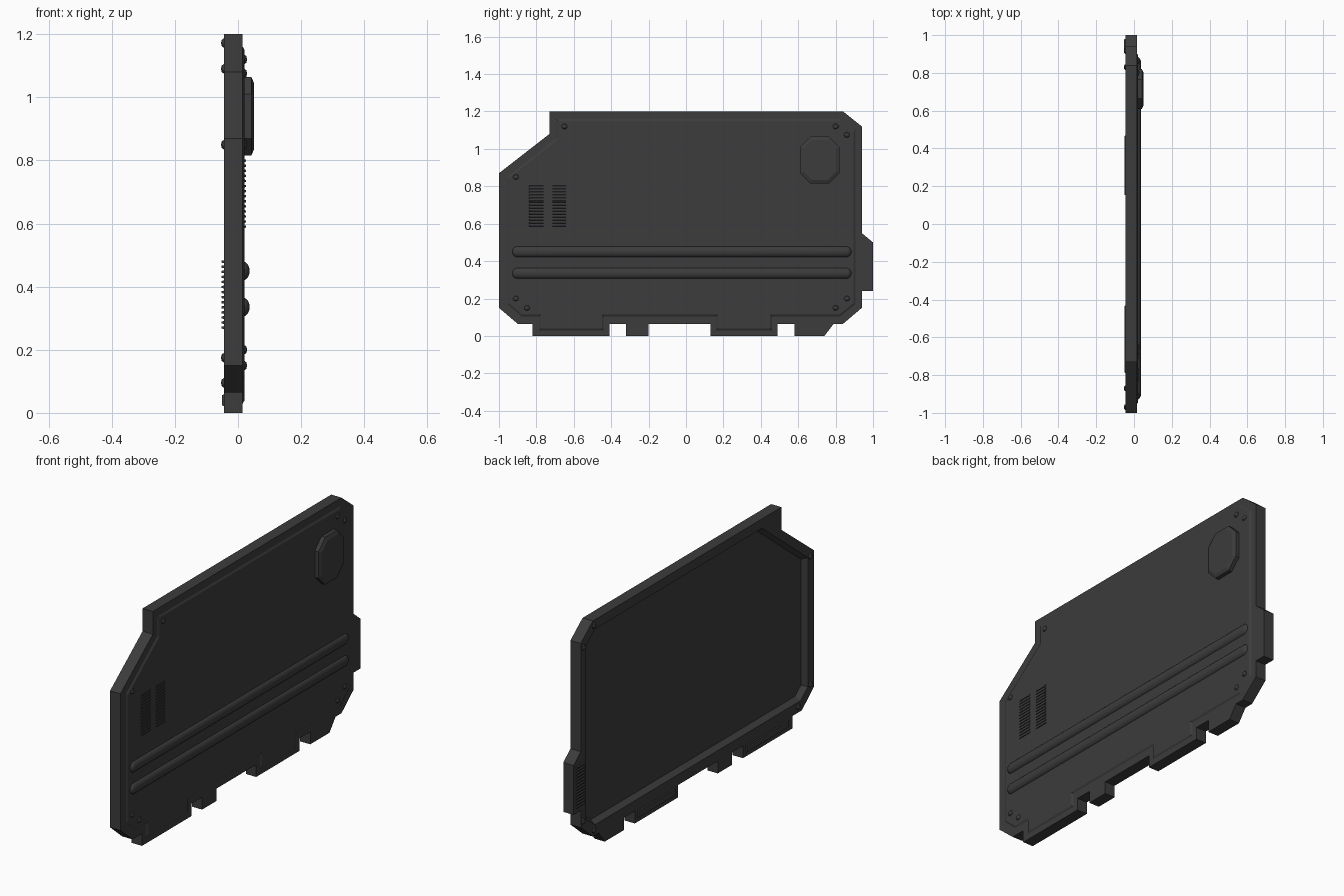
import bpy, bmesh
from mathutils import Vector, Matrix

cube = bpy.data.objects.get("Cube")
if cube:
    bpy.data.objects.remove(cube, do_unlink=True)

metal = bpy.data.materials.new("dark_grey_metal")
metal.use_nodes = True
COLOUR = (0.045, 0.045, 0.045, 1)
metal.diffuse_color = COLOUR
metal.node_tree.nodes["Principled BSDF"].inputs["Base Color"].default_value = COLOUR

BACK, FACE = -0.045, 0.015


def finish(name, bm, smooth=False):
    bmesh.ops.recalc_face_normals(bm, faces=bm.faces)
    for f in bm.faces:
        f.smooth = smooth
    mesh = bpy.data.meshes.new(name)
    bm.to_mesh(mesh)
    bm.free()
    mesh.materials.append(metal)
    ob = bpy.data.objects.new(name, mesh)
    bpy.context.collection.objects.link(ob)
    return ob


def offset(pts, d):
    """Mitred inset of a clockwise (y, z) outline."""
    out = []
    for i, p in enumerate(pts):
        p = Vector(p)
        a = (p - Vector(pts[i - 1])).normalized()
        b = (Vector(pts[(i + 1) % len(pts)]) - p).normalized()
        na, nb = Vector((a.y, -a.x)), Vector((b.y, -b.x))
        out.append(p + (na + nb) * d / (1 + na.dot(nb)))
    return out


def prism(name, pts, layers):
    """Extrude an outline through (x, inset) layers."""
    bm = bmesh.new()
    rings = [[bm.verts.new((x, p[0], p[1])) for p in offset(pts, d)] for x, d in layers]
    n = len(pts)
    for r, s in zip(rings, rings[1:]):
        for i in range(n):
            j = (i + 1) % n
            bm.faces.new((r[i], r[j], s[j], s[i]))
    bm.faces.new(rings[0])
    bm.faces.new(rings[-1])
    return finish(name, bm)


def rect(y0, y1, z0, z1):
    return [(y0, z0), (y0, z1), (y1, z1), (y1, z0)]


def dome(name, x, y, z, size, segments=8, length=0):
    """Flattened sphere, optionally stretched along y into a rounded bar."""
    bm = bmesh.new()
    bmesh.ops.create_uvsphere(bm, u_segments=segments, v_segments=segments, radius=1,
                              matrix=Matrix.Rotation(1.5708, 4, "X"))
    for v in bm.verts:
        stretch = length if v.co.y > 0.01 else 0
        v.co = (x + v.co.x * size[0], y + v.co.y * size[1] + stretch, z + v.co.z * size[2])
    return finish(name, bm, smooth=segments > 8)


# Main plate with bottom lugs, side tab and a cut front corner
outline = [(-1, .15), (-1, .87), (-.73, 1.08), (-.73, 1.2), (.84, 1.2), (.94, 1.12),
           (.94, .55), (1, .5), (1, .24), (.94, .24), (.94, .15), (.84, .065),
           (.79, .065), (.74, 0), (.58, 0), (.58, .065), (.49, .065), (.49, 0),
           (.13, 0), (.13, .065), (-.2, .065), (-.2, 0), (-.32, 0), (-.32, .065),
           (-.41, .065), (-.41, 0), (-.82, 0), (-.82, .065), (-.9, .065)]
plate = prism("main_plate", outline, [(BACK, 0), (FACE, 0)])

# Recessed back
recess = [(-.95, .17), (-.95, .85), (-.57, 1.15), (.82, 1.15),
          (.9, 1.09), (.9, .18), (.82, .12), (-.89, .12)]
cutter = prism("recess_cutter", recess, [(BACK - .02, -.01), (BACK, 0), (BACK + .028, .018)])
cutter.hide_render = True
cut = plate.modifiers.new("recess", "BOOLEAN")
cut.operation, cut.solver, cut.object = "DIFFERENCE", "EXACT", cutter
bpy.context.view_layer.objects.active = plate
bpy.ops.object.modifier_apply(modifier=cut.name)
bpy.data.objects.remove(cutter, do_unlink=True)

# Raised skin on the outer face
skin = [(-.955, .17), (-.955, .85), (-.695, 1.055), (-.695, 1.16), (.825, 1.16), (.905, 1.1),
        (.905, .17), (.825, .105), (.46, .105), (.46, .03), (.16, .03), (.16, .105),
        (-.44, .105), (-.44, .03), (-.785, .03), (-.785, .105), (-.88, .105)]
prism("outer_skin", skin, [(FACE - .005, 0), (FACE, 0), (FACE + .006, .01)])

# Two long rounded ribs
for name, z in (("upper_rib", .45), ("lower_rib", .335)):
    dome(name, FACE, -.9, z, (.022, .03, .03), 16, 1.755)

# Bevelled eight-sided hatch
hatch = [(.61, .87), (.61, 1.01), (.665, 1.065), (.765, 1.065),
         (.82, 1.01), (.82, .87), (.765, .815), (.665, .815)]
prism("hatch", hatch, [(FACE, 0), (.042, 0), (.05, .018)])


# Vent slats
def vent(name, y0, y1, z0, z1, count, x0, x1):
    step = (z1 - z0) / count
    for i in range(count):
        z = z0 + i * step
        prism(f"{name}_slat_{i + 1}", rect(y0, y1, z, z + step * .65), [(x0, 0), (x1, .002)])


vent("front_vent", -.84, -.76, .585, .81, 14, FACE, .025)
vent("middle_vent", -.715, -.64, .585, .81, 14, FACE, .025)
vent("back_vent", .91, .98, .265, .49, 14, BACK + .005, BACK - .007)

# Strips behind the two wide lugs
for name, y0, y1 in (("rear_lug_strip", .15, .47), ("front_lug_strip", -.79, -.43)):
    prism(name, rect(y0, y1, .02, .06), [(BACK + .005, 0), (BACK - .006, .004)])

# Rivets on both faces
outer = [(-.65, 1.12), (.8, 1.12), (.86, 1.075), (-.91, .85), (-.91, .2), (-.85, .15),
         (.8, .15), (.86, .2)]
inner = [(.83, 1.172), (.915, 1.09), (-.97, .85), (-.97, .175), (-.87, .095),
         (.83, .095), (.92, .175)]
for side, x, spots in (("outer", FACE + .005, outer), ("inner", BACK, inner)):
    for i, (y, z) in enumerate(spots):
        dome(f"{side}_rivet_{i + 1}", x, y, z, (.009, .015, .015))
